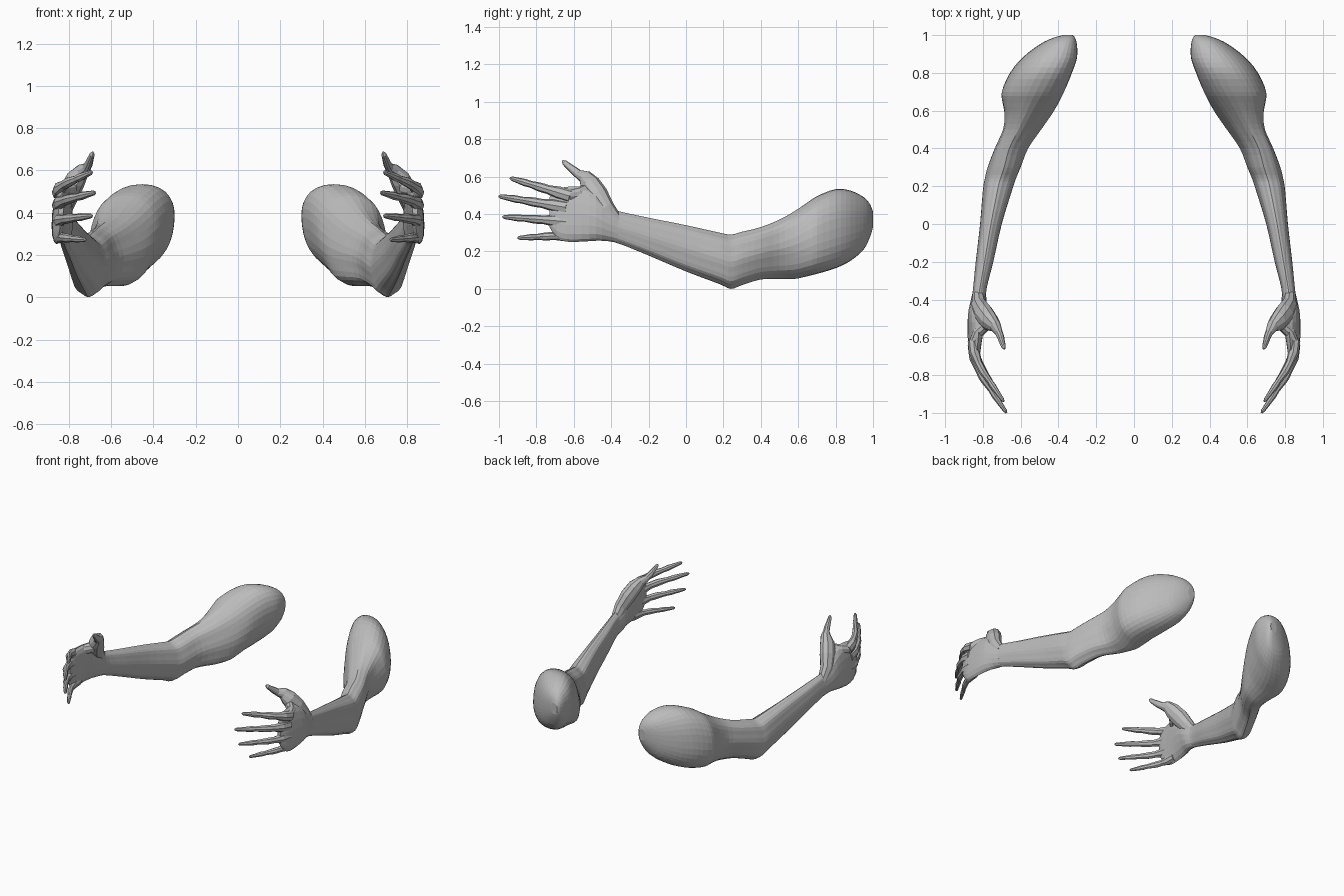
import bpy, bmesh, math
from mathutils import Vector

if "Cube" in bpy.data.objects:
    bpy.data.objects.remove(bpy.data.objects["Cube"])

skin = bpy.data.materials.new("grey skin")
skin.diffuse_color = (0.5, 0.5, 0.5, 1)
skin.use_nodes = True
skin.node_tree.nodes["Principled BSDF"].inputs["Base Color"].default_value = skin.diffuse_color


def loft(bm, rings):
    """Skin a list of point rings and cap both ends."""
    loops = [[bm.verts.new(p) for p in r] for r in rings]
    n = len(loops[0])
    for a, b in zip(loops, loops[1:]):
        for i in range(n):
            j = (i + 1) % n
            bm.faces.new((a[i], a[j], b[j], b[i]))
    bm.faces.new(loops[0][::-1])
    bm.faces.new(loops[-1])


def curve_through(rows, steps):
    """Smoothly interpolate rows of numbers (Catmull-Rom)."""
    out = []
    for i in range(len(rows) - 1):
        p0, p1 = rows[max(i - 1, 0)], rows[i]
        p2, p3 = rows[i + 1], rows[min(i + 2, len(rows) - 1)]
        for s in range(steps):
            t = s / steps
            out.append([b + 0.5 * t * (c - a + t * (2*a - 5*b + 4*c - d + t * (3*(b - c) + d - a)))
                        for a, b, c, d in zip(p0, p1, p2, p3)])
    out.append(list(rows[-1]))
    return out


def power(v, e):
    return math.copysign(abs(v) ** e, v)


def body(bm, rows, sides, steps, ridge):
    """Loft oval sections: y, x inner, x outer, z low, z high, lean."""
    rings = []
    for y, x0, x1, z0, z1, lean in curve_through(rows, steps):
        cx, cz, rx, rz = (x0 + x1) / 2, (z0 + z1) / 2, (x1 - x0) / 2, (z1 - z0) / 2
        rx = math.sqrt(max(rx * rx - (lean * rz) ** 2, 1e-5))
        # muscle grooves fade out on the fuller, rounder shoulder
        fade = max(0, min(1, (0.75 - y) / 0.3))
        e = 0.86 + 0.1 * fade
        ring = []
        for i in range(sides):
            a = 2 * math.pi * i / sides
            k = 1 + ridge * fade * (math.cos(8 * a) - 1)
            dz = rz * power(math.sin(a), e) * k
            ring.append((cx + rx * power(math.cos(a), e) * k + lean * dz, y, cz + dz))
        rings.append(ring)
    loft(bm, rings)


def digit(bm, rows, sides=8):
    """Tapered tube through rows of x, y, z, radius."""
    pts = [Vector(r[:3]) for r in rows]
    rings = []
    for i, p in enumerate(pts):
        d = (pts[min(i + 1, len(pts) - 1)] - pts[max(i - 1, 0)]).normalized()
        u = d.cross(Vector((1, 0, 0))).normalized()
        v = d.cross(u)
        rings.append([p + rows[i][3] * (u * math.cos(2 * math.pi * k / sides)
                      + 0.85 * v * math.sin(2 * math.pi * k / sides)) for k in range(sides)])
    loft(bm, rings)


def finish(name, bm):
    """Make the part and its mirrored twin."""
    bmesh.ops.recalc_face_normals(bm, faces=bm.faces[:])
    me = bpy.data.meshes.new(name)
    bm.to_mesh(me)
    bm.free()
    me.materials.append(skin)
    ob = bpy.data.objects.new(name, me)
    bpy.context.collection.objects.link(ob)
    mod = ob.modifiers.new("other side", 'MIRROR')
    mod.use_mirror_merge = False


# Shoulder, upper arm, elbow and forearm
arm = [
    (1.00, .325, .375, .33, .41, 0),
    (.985, .312, .43, .28, .45, -.05),
    (.95, .303, .50, .21, .49, -.1),
    (.88, .303, .59, .15, .525, -.12),
    (.80, .33, .655, .11, .533, -.12),
    (.70, .37, .70, .08, .495, -.08),
    (.64, .40, .695, .065, .455, 0),
    (.58, .435, .686, .053, .415, .08),
    (.50, .49, .695, .053, .37, .12),
    (.40, .56, .738, .05, .33, .08),
    (.30, .60, .775, .02, .305, 0),
    (.24, .625, .79, .0, .29, 0),
    (.18, .645, .80, .025, .30, 0),
    (0, .70, .815, .093, .34, 0),
    (-.20, .745, .838, .178, .38, 0),
    (-.34, .78, .852, .235, .41, 0),
    (-.42, .785, .862, .26, .43, 0),
]
bm = bmesh.new()
body(bm, arm, 32, 3, .025)
finish("arm", bm)

# Palm
palm = [
    (-.36, .785, .854, .245, .41, 0),
    (-.42, .78, .868, .255, .445, 0),
    (-.48, .785, .88, .257, .51, -.08),
    (-.56, .795, .882, .252, .545, -.12),
    (-.64, .808, .878, .252, .545, -.1),
    (-.69, .815, .868, .272, .53, -.08),
    (-.73, .825, .85, .33, .49, -.05),
]
bm = bmesh.new()
body(bm, palm, 16, 2, .01)
finish("palm", bm)

# Fingers: knuckle (y, z), tip (x, y, z), size; all curl inward
fingers = [
    ("index_finger", (-.62, .495), (.69, -.94, .592), 1.0),
    ("middle_finger", (-.64, .435), (.675, -1.0, .495), 1.0),
    ("ring_finger", (-.64, .36), (.69, -.98, .385), .95),
    ("little_finger", (-.60, .288), (.72, -.90, .272), .87),
]
# fraction along, inward curl, radius (swollen at each joint)
profile = [(0, 0, .036), (.2, .04, .034), (.36, .16, .024), (.46, .26, .025), (.52, .33, .024),
           (.66, .53, .018), (.75, .65, .02), (.88, .83, .015), (.97, .96, .012), (1, 1, .006)]
for name, (y0, z0), (x1, y1, z1), s in fingers:
    bm = bmesh.new()
    digit(bm, [(.85 + (x1 - .85) * c, y0 + (y1 - y0) * t, z0 + (z1 - z0) * t, r * s)
               for t, c, r in profile])
    finish(name, bm)

# Thumb with its fleshy base
bm = bmesh.new()
digit(bm, [(.825, -.37, .36, .035), (.82, -.43, .43, .05), (.795, -.475, .50, .06),
           (.765, -.515, .56, .056), (.735, -.54, .598, .038), (.715, -.575, .613, .024),
           (.705, -.60, .633, .022), (.698, -.625, .653, .018), (.69, -.65, .675, .014),
           (.685, -.66, .685, .006)], 10)
finish("thumb", bm)

# Web of skin between thumb and palm
bm = bmesh.new()
digit(bm, [(.765, -.50, .545, .03), (.79, -.535, .52, .038), (.825, -.575, .508, .036),
           (.85, -.63, .50, .03)], 10)
finish("thumb_web", bm)
